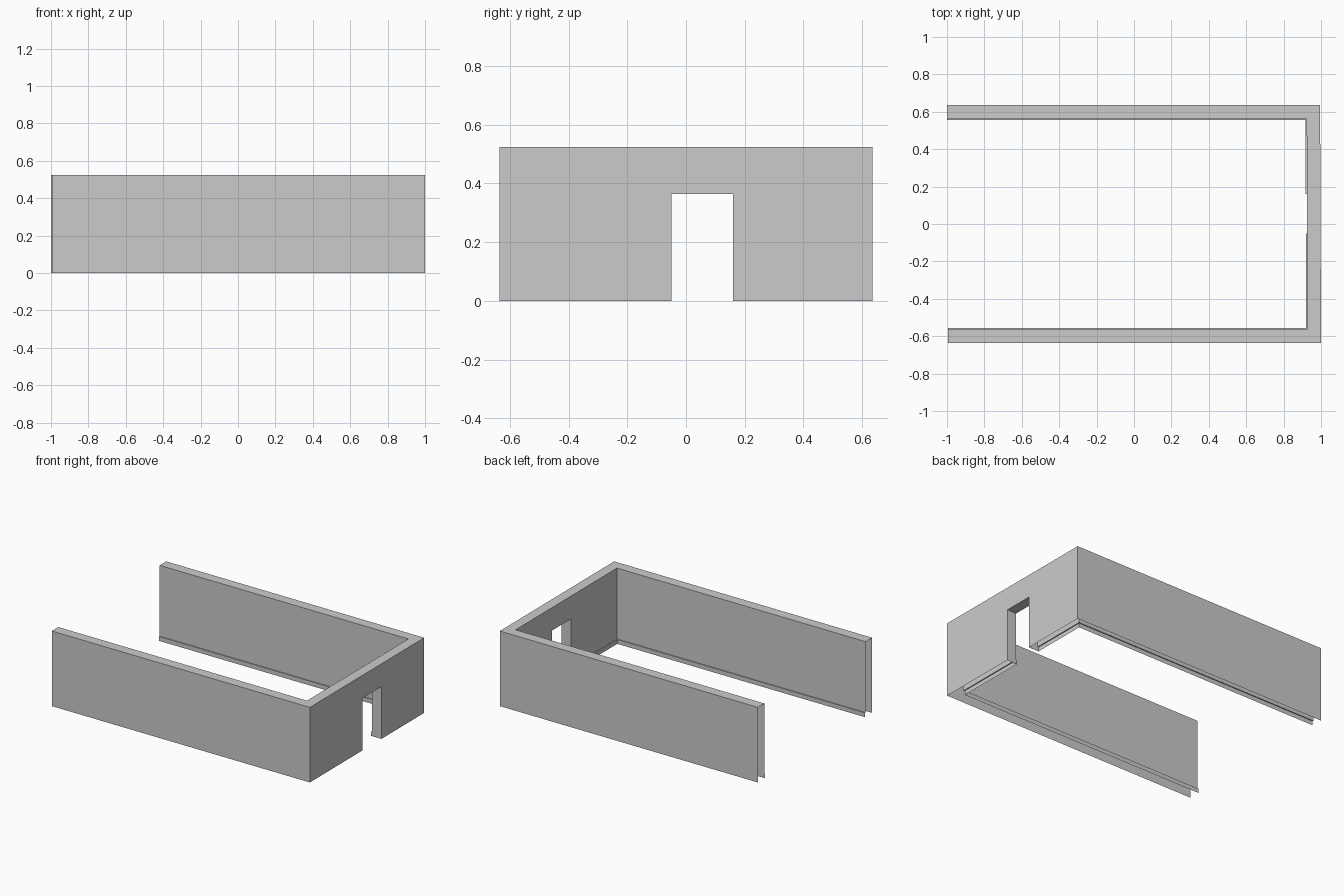
import bpy
import bmesh

if "Cube" in bpy.data.objects:
    bpy.data.objects.remove(bpy.data.objects["Cube"])

HALF_X, HALF_Y, HEIGHT = 0.9975, 0.635, 0.525
THICK, SKIRT, SKIRT_Z = 0.072, 0.079, 0.03
DOOR_Y0, DOOR_Y1, DOOR_Z = -0.05, 0.16, 0.365
SKEW = -0.004  # the plan leans very slightly

# wall cross-section (inward offset, height): outer face, top, inner face, skirting
# it is left open underneath, so the walls are hollow shells
profile = [(0, 0), (0, DOOR_Z), (0, HEIGHT), (THICK, HEIGHT), (THICK, DOOR_Z),
           (THICK, SKIRT_Z), (SKIRT, SKIRT_Z), (SKIRT, 0)]


def plan(d):
    """U-shaped plan path, moved inward by d."""
    x, y = HALF_X - d, HALF_Y - d
    return [(-HALF_X, -y), (x, -y), (x, DOOR_Y0), (x, DOOR_Y1), (x, y), (-HALF_X, y)]


bm = bmesh.new()
rows = [[bm.verts.new((x + SKEW * y, y, z)) for x, y in plan(d)] for d, z in profile]

# sweep the profile along the plan, leaving the doorway open below the lintel
for i in range(len(profile) - 1):
    for j in range(5):
        if j == 2 and not 1 <= i <= 3:
            continue
        bm.faces.new((rows[i][j], rows[i][j + 1], rows[i + 1][j + 1], rows[i + 1][j]))

# door lintel underside and the two jambs
bm.faces.new((rows[1][2], rows[4][2], rows[4][3], rows[1][3]))
for j in (2, 3):
    bm.faces.new([rows[i][j] for i in (0, 1, 4, 5, 6, 7)])

bmesh.ops.recalc_face_normals(bm, faces=bm.faces)
mesh = bpy.data.meshes.new("walls_with_doorway")
bm.to_mesh(mesh)
bm.free()
bpy.context.collection.objects.link(bpy.data.objects.new("walls_with_doorway", mesh))
